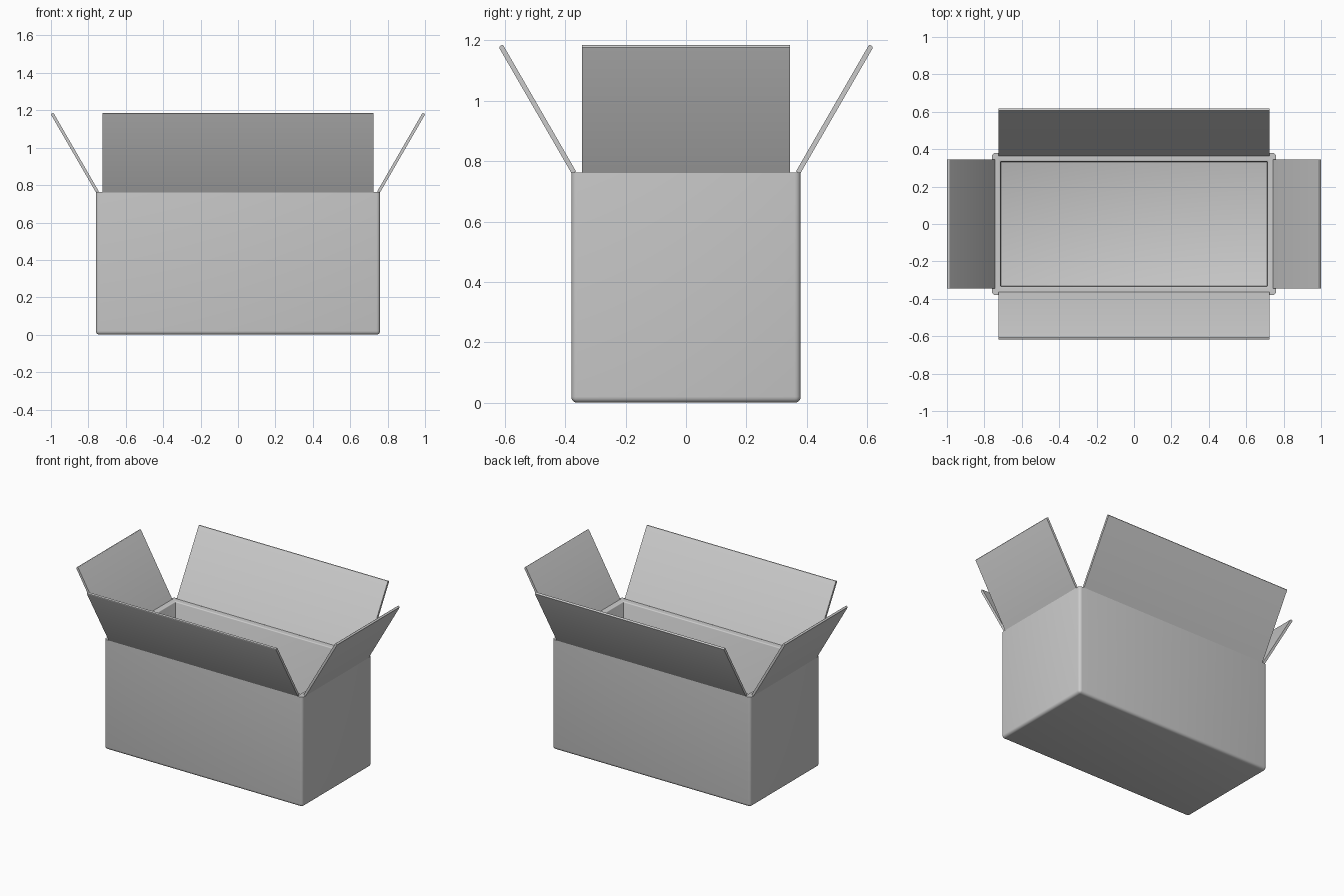
import bpy, bmesh, math
from mathutils import Matrix, Vector

if "Cube" in bpy.data.objects:
    bpy.data.objects.remove(bpy.data.objects["Cube"])

HX, HY, TOP, WALL = 0.76, 0.38, 0.762, 0.046
FLAP_T, FLAP_LEN, TILT = 0.016, 0.486, math.radians(30)


def finish(bm, name, angle=30):
    bmesh.ops.recalc_face_normals(bm, faces=bm.faces)
    me = bpy.data.meshes.new(name)
    bm.to_mesh(me)
    bm.free()
    ob = bpy.data.objects.new(name, me)
    bpy.context.collection.objects.link(ob)
    bpy.ops.object.select_all(action='DESELECT')
    bpy.context.view_layer.objects.active = ob
    ob.select_set(True)
    bpy.ops.object.shade_smooth_by_angle(angle=math.radians(angle))
    return ob


def block(sx, sy, sz, centre):
    bm = bmesh.new()
    bmesh.ops.create_cube(bm, size=1)
    bmesh.ops.scale(bm, vec=(sx, sy, sz), verts=bm.verts)
    bmesh.ops.translate(bm, vec=centre, verts=bm.verts)
    return bm


# hollow carton body: rounded outside, open top
bm = block(2 * HX, 2 * HY, TOP, (0, 0, TOP / 2))
top = max(bm.faces, key=lambda f: f.calc_center_median().z)
bmesh.ops.inset_region(bm, faces=[top], thickness=WALL, use_even_offset=True)
res = bmesh.ops.extrude_discrete_faces(bm, faces=[top])
floor = res['faces'][0]
for v in floor.verts:
    v.co.z = WALL


def is_outer(e):
    on_wall = all(abs(v.co.x) > HX - 0.001 for v in e.verts)
    low = min(v.co.z for v in e.verts) < 0.001
    return on_wall and low or all(v.co.z < 0.001 for v in e.verts)


outer = [e for e in bm.edges if is_outer(e)]
inner = [e for e in bm.edges if e not in outer
         and all(abs(v.co.x) < HX - 0.001 for v in e.verts)]
bmesh.ops.bevel(bm, geom=outer, offset=0.02, offset_type='OFFSET',
                segments=4, profile=0.5, affect='EDGES')
inner = [e for e in inner if e.is_valid]
bmesh.ops.bevel(bm, geom=inner, offset=0.007, offset_type='OFFSET',
                segments=2, profile=0.5, affect='EDGES')
finish(bm, "carton_body", 40)


# four open flaps, tilted outward from the rim
def flap(name, width, reach, turn):
    bm = block(width, FLAP_T, FLAP_LEN, (0, 0, FLAP_LEN / 2))
    tip = [e for e in bm.edges if all(v.co.z > FLAP_LEN - 0.001 for v in e.verts)
           and abs(e.verts[0].co.x - e.verts[1].co.x) > 0.1]
    bmesh.ops.bevel(bm, geom=tip, offset=0.006, offset_type='OFFSET',
                    segments=3, profile=0.5, affect='EDGES')
    m = (Matrix.Rotation(turn, 4, 'Z')
         @ Matrix.Translation(Vector((0, -reach, TOP)))
         @ Matrix.Rotation(TILT, 4, 'X'))
    bmesh.ops.transform(bm, matrix=m, verts=bm.verts)
    finish(bm, name)


LONG, SHORT = 2 * 0.725, 2 * 0.344
flap("front_flap", LONG, HY - 0.009, 0)
flap("back_flap", LONG, HY - 0.009, math.pi)
flap("right_flap", SHORT, HX - 0.009, math.pi / 2)
flap("left_flap", SHORT, HX - 0.009, -math.pi / 2)
